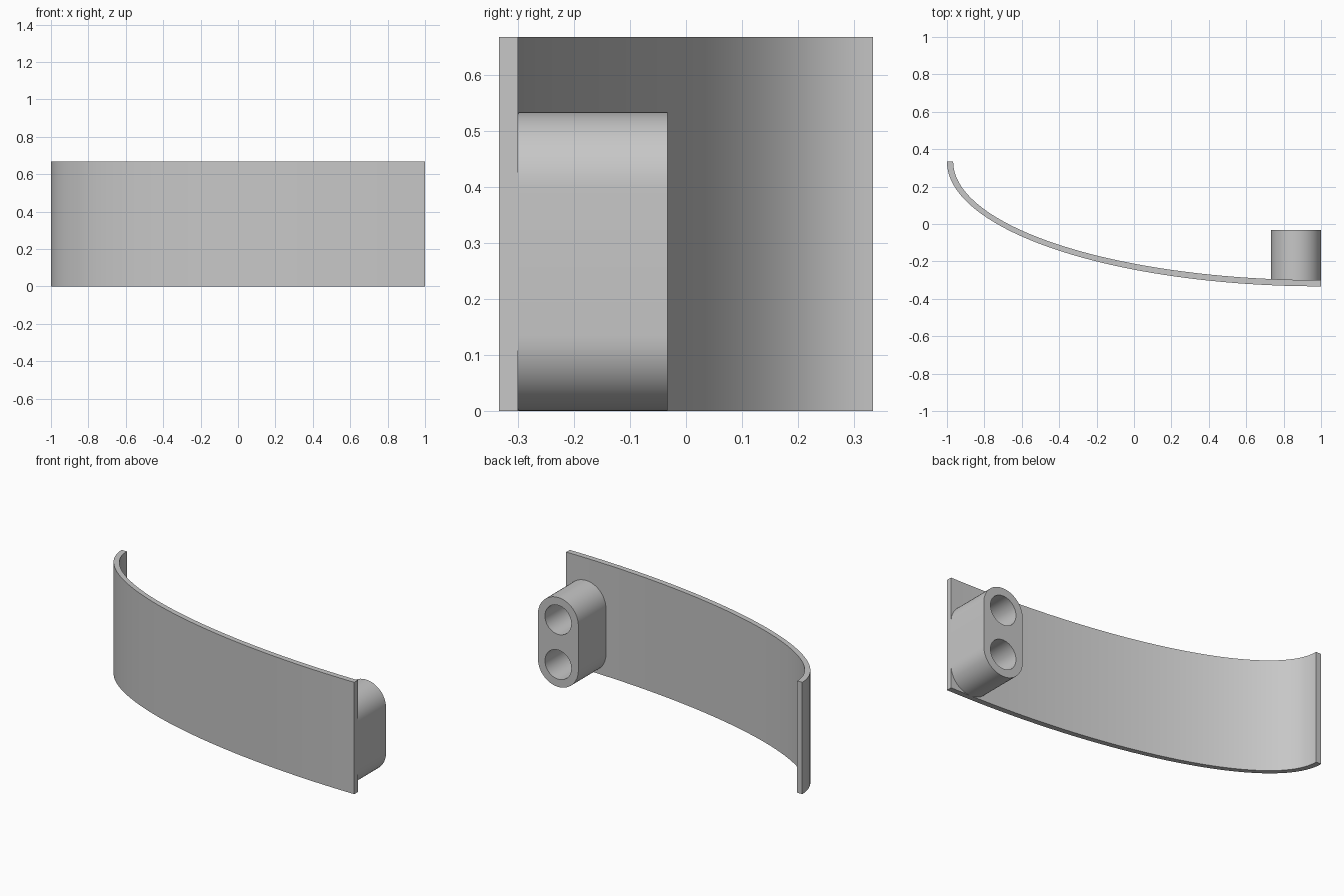
import bpy, bmesh
from math import sin, cos, pi, radians
from mathutils import Vector

cube = bpy.data.objects.get("Cube")
if cube:
    bpy.data.objects.remove(cube, do_unlink=True)

grey = bpy.data.materials.new("plain grey")
grey.use_nodes = True
colour = (0.57, 0.57, 0.57, 1)
grey.diffuse_color = colour
grey.node_tree.nodes["Principled BSDF"].inputs["Base Color"].default_value = colour


def extruded(name, loops, offset):
    """Fill nested closed outlines (holes allowed) and extrude them."""
    bm = bmesh.new()
    edges = []
    for loop in loops:
        verts = [bm.verts.new(p) for p in loop]
        edges += [bm.edges.new((v, verts[i - 1])) for i, v in enumerate(verts)]
    faces = [f for f in bmesh.ops.triangle_fill(bm, edges=edges, use_beauty=True)["geom"]
             if isinstance(f, bmesh.types.BMFace)]
    # Keep the starting cap so the solid stays closed
    new = bmesh.ops.extrude_face_region(bm, geom=faces, use_keep_orig=True)["geom"]
    bmesh.ops.translate(bm, vec=Vector(offset),
                        verts=[v for v in new if isinstance(v, bmesh.types.BMVert)])
    bmesh.ops.recalc_face_normals(bm, faces=bm.faces)
    mesh = bpy.data.meshes.new(name)
    bm.to_mesh(mesh)
    bm.free()
    mesh.materials.append(grey)
    obj = bpy.data.objects.new(name, mesh)
    bpy.context.collection.objects.link(obj)
    bpy.ops.object.select_all(action='DESELECT')
    obj.select_set(True)
    bpy.context.view_layer.objects.active = obj
    bpy.ops.object.shade_smooth_by_angle(angle=radians(30))
    return obj


# Curved plate: a quarter of an elliptical shell
def quarter(a, b, n=64):
    return [(1 - a * cos(t), 1 / 3 - b * sin(t), 0)
            for t in (i * pi / 2 / n for i in range(n + 1))]


wall = 1 / 30
outer = quarter(2, 2 / 3)
inner = quarter(2 - wall, 2 / 3 - wall)
extruded("curved_plate", [outer + inner[::-1]], (0, 0, 2 / 3))

# Mounting boss: an upright slot shape with two round holes
RADIUS, HOLE = 2 / 15, 0.087
BACK, FRONT = -1 / 30, -0.312
CX, LOW, HIGH = 1 - RADIUS, RADIUS, 0.4


def arc(cz, r, start, sweep, n):
    return [(CX + r * cos(start + sweep * i / n), FRONT, cz + r * sin(start + sweep * i / n))
            for i in range(n)]


slot = arc(HIGH, RADIUS, 0, pi, 24) + [(CX - RADIUS, FRONT, HIGH)]
slot += arc(LOW, RADIUS, pi, pi, 24) + [(CX + RADIUS, FRONT, LOW)]
holes = [arc(z, HOLE, 0, 2 * pi, 40) for z in (LOW, HIGH)]
extruded("mounting_boss", [slot] + holes, (0, BACK - FRONT, 0))
